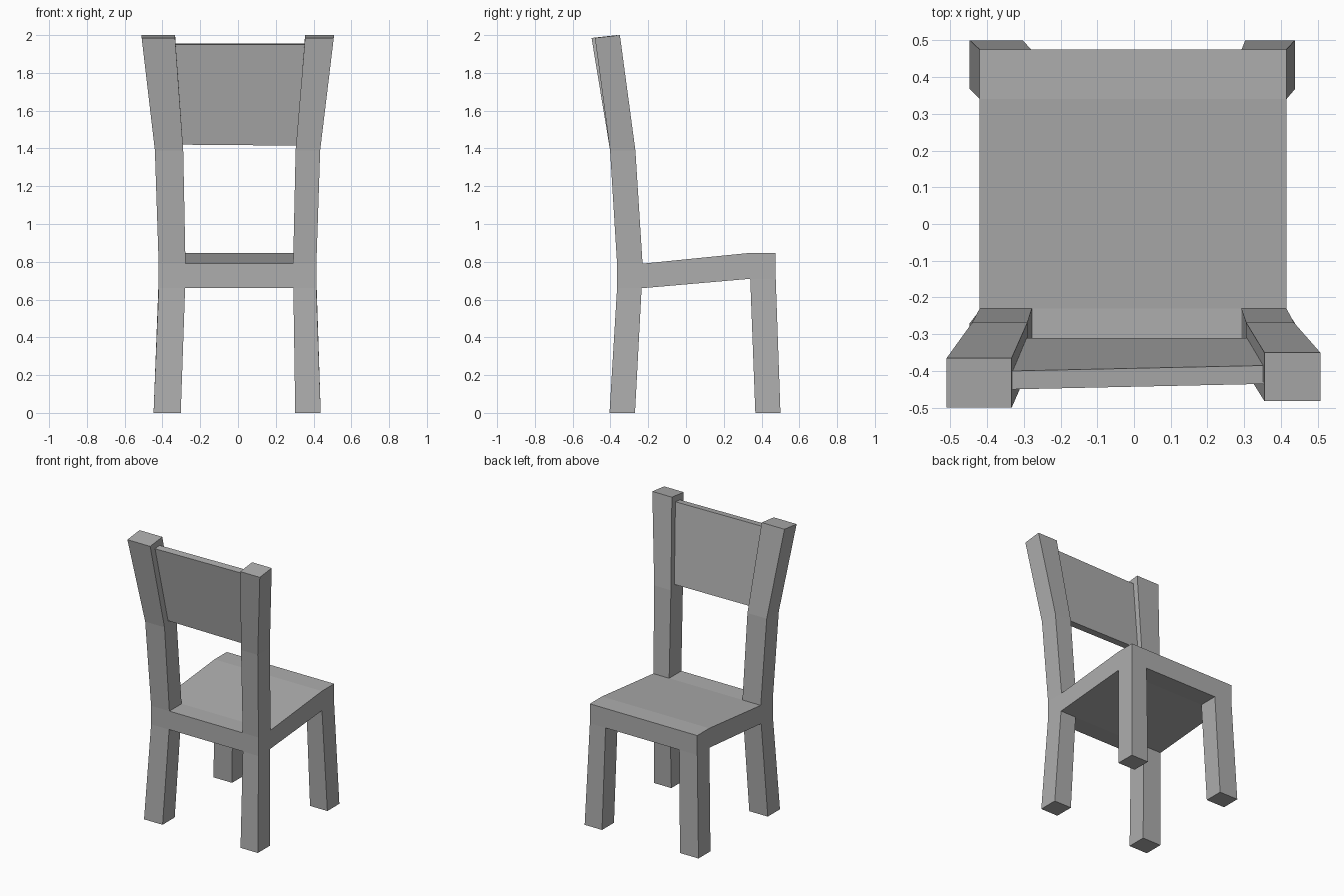
import bpy, bmesh

cube = bpy.data.objects.get("Cube")
if cube:
    bpy.data.objects.remove(cube, do_unlink=True)

gray = bpy.data.materials.new("plain gray")
gray.use_nodes = True
GRAY = (0.42, 0.42, 0.42, 1)
gray.diffuse_color = GRAY
gray.node_tree.nodes["Principled BSDF"].inputs["Base Color"].default_value = GRAY


def loft(name, rings):
    """Skin a stack of matching rings and cap both ends."""
    bm = bmesh.new()
    loops = [[bm.verts.new(p) for p in ring] for ring in rings]
    n = len(loops[0])
    for a, b in zip(loops, loops[1:]):
        for i in range(n):
            j = (i + 1) % n
            bm.faces.new((a[i], a[j], b[j], b[i]))
    bm.faces.new(loops[0])
    bm.faces.new(loops[-1])
    bmesh.ops.recalc_face_normals(bm, faces=bm.faces)
    mesh = bpy.data.meshes.new(name)
    bm.to_mesh(mesh)
    bm.free()
    mesh.materials.append(gray)
    obj = bpy.data.objects.new(name, mesh)
    bpy.context.collection.objects.link(obj)
    return obj


def rect(x0, x1, y0, y1, z, rise=0.0):
    """Rectangular section, raised at its y1 edge by rise."""
    return [(x0, y0, z), (x1, y0, z), (x1, y1, z + rise), (x0, y1, z + rise)]


# Seat: side profile swept across the width
profile = [(-.365, .66), (-.235, .66), (.34, .71), (.475, .71),
           (.475, .847), (.34, .847), (-.23, .79), (-.365, .79)]
loft("seat", [[(x, y, z) for y, z in profile] for x in (-.42, .415)])

# Splayed legs under the seat corners: foot and top spans in x
legs = {"right": ((-.447, -.303), (-.42, -.28)),
        "left": ((.303, .438), (.293, .415))}
for side, (foot, top) in legs.items():
    loft("post_leg_" + side, [rect(*foot, -.405, -.27, 0),
                              rect(*top, -.365, -.235, .66)])
for side, (foot, top) in legs.items():
    loft("seat_edge_leg_" + side, [rect(*foot, .367, .50, 0),
                                   rect(*top, .34, .475, .71)])

# Backrest posts, leaning outwards above the bend
loft("back_post_right", [rect(-.42, -.278, -.365, -.23, .79),
                         rect(-.44, -.29, -.402, -.268, 1.39),
                         rect(-.51, -.333, -.50, -.365, 1.985, .015)])
loft("back_post_left", [rect(.292, .415, -.365, -.23, .79),
                        rect(.305, .435, -.402, -.268, 1.39),
                        rect(.355, .507, -.482, -.35, 1.985, .015)])

# Tapered back panel, skewed slightly to follow the posts
loft("back_panel", [
    [(-.293, -.36, 1.42), (.308, -.36, 1.415),
     (.308, -.31, 1.415), (-.293, -.31, 1.42)],
    [(-.335, -.45, 1.95), (.357, -.435, 1.95),
     (.357, -.385, 1.955), (-.335, -.40, 1.955)]])
